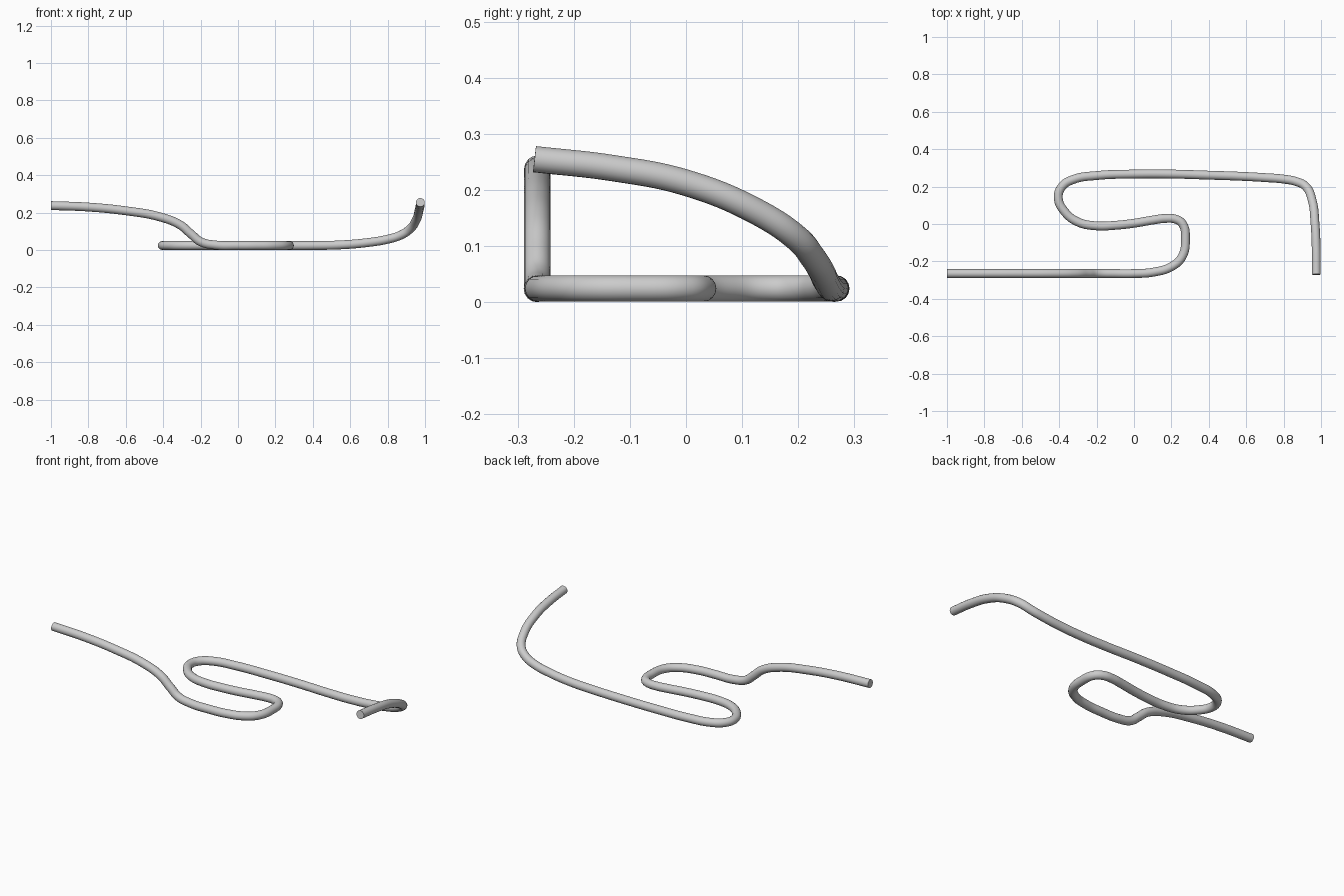
import bpy

if "Cube" in bpy.data.objects:
    bpy.data.objects.remove(bpy.data.objects["Cube"])

RADIUS = 0.0235
FLOOR = RADIUS + 0.001

# raised left arm, dropping to the ground
left_arm = [(-1, -.265, .238), (-.8, -.265, .23), (-.6, -.265, .21), (-.42, -.265, .178),
            (-.31, -.265, .135), (-.25, -.265, .085), (-.2, -.265, .045), (-.12, -.265, .027)]

# flat S bend lying on the ground
s_bend = [(0, -.265), (.1, -.258), (.2, -.228), (.257, -.175), (.275, -.08), (.26, 0),
          (.225, .025), (.17, .03), (.1, .021), (0, .004), (-.1, -.007), (-.2, -.01),
          (-.3, .011), (-.37, .065), (-.405, .14), (-.385, .2), (-.325, .238),
          (-.2, .259), (0, .267), (.2, .267), (.4, .261)]

# right end, turning the corner and curling upwards
right_arm = [(.55, .256, .028), (.7, .248, .041), (.8, .24, .058), (.87, .226, .08),
             (.92, .199, .113), (.953, .125, .162), (.968, 0, .213),
             (.974, -.13, .239), (.975, -.27, .255)]

path = left_arm + [(x, y, FLOOR) for x, y in s_bend] + right_arm

# one smooth bent rod along the path
curve = bpy.data.curves.new("bent_rod", "CURVE")
curve.dimensions = "3D"
curve.bevel_depth = RADIUS
curve.bevel_resolution = 6
curve.resolution_u = 8
curve.use_fill_caps = True
spline = curve.splines.new("BEZIER")
spline.bezier_points.add(len(path) - 1)
for point, co in zip(spline.bezier_points, path):
    point.co = co
    point.handle_left_type = point.handle_right_type = "AUTO"

rod = bpy.data.objects.new("bent_rod", curve)
bpy.context.collection.objects.link(rod)
bpy.context.view_layer.objects.active = rod
rod.select_set(True)
bpy.ops.object.convert(target="MESH")
bpy.ops.object.shade_smooth_by_angle()
